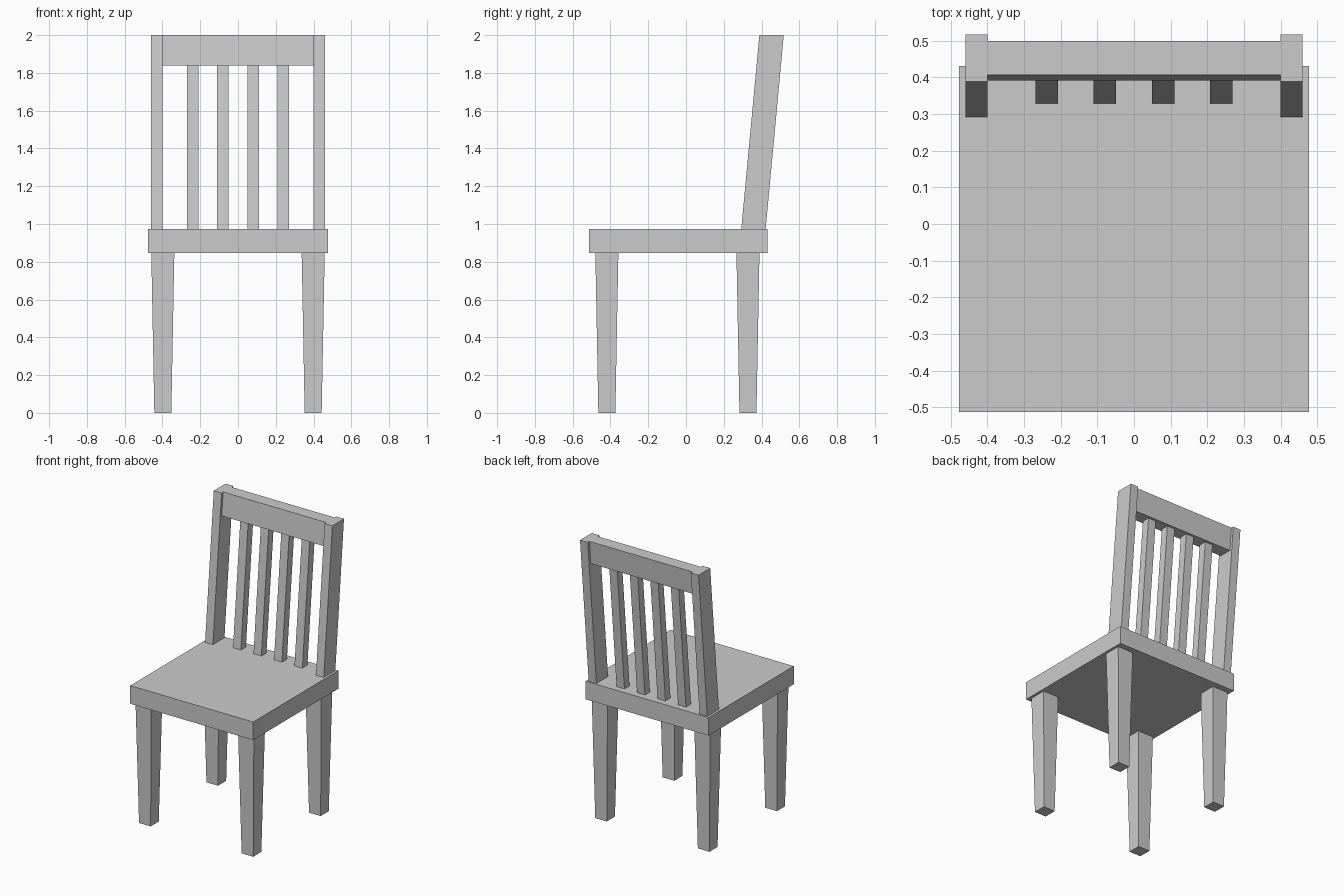
import bpy, bmesh

if "Cube" in bpy.data.objects:
    bpy.data.objects.remove(bpy.data.objects["Cube"])

SEAT_BOTTOM, SEAT_TOP, TOP, RAIL_BOTTOM = 0.846, 0.973, 2.0, 1.838
SLOPE = 0.0935            # backward lean of the backrest


def block(name, z0, z1, c0, c1, s0, s1):
    """Six-sided block between two rectangles: centre c and size s at z0 and z1."""
    bm = bmesh.new()
    bmesh.ops.create_cube(bm, size=1)
    for v in bm.verts:
        z, c, s = (z1, c1, s1) if v.co.z > 0 else (z0, c0, s0)
        v.co = (c[0] + v.co.x * s[0], c[1] + v.co.y * s[1], z)
    mesh = bpy.data.meshes.new(name)
    bm.to_mesh(mesh)
    bm.free()
    obj = bpy.data.objects.new(name, mesh)
    bpy.context.collection.objects.link(obj)
    return obj


def back_block(name, x, width, depth, z0, z1):
    """Block leaning along the backrest plane, with level ends."""
    def y(z):
        return 0.357 + (z - SEAT_TOP) * SLOPE
    return block(name, z0, z1, (x, y(z0)), (x, y(z1)), (width, depth), (width, depth))


# Seat slab
block("seat", SEAT_BOTTOM, SEAT_TOP, (0, -0.041), (0, -0.041), (0.954, 0.944), (0.954, 0.944))

for side, sx in (("left", -1), ("right", 1)):
    # Legs, tapering towards the floor
    for end, y in (("front", -0.419), ("back", 0.328)):
        c = (sx * 0.398, y)
        block(f"{end}_leg_{side}", 0, SEAT_BOTTOM, c, c, (0.09, 0.09), (0.122, 0.122))
    # Back posts
    back_block(f"back_post_{side}", sx * 0.43, 0.06, 0.129, SEAT_TOP, TOP)

# Top rail between the posts
back_block("top_rail", 0, 0.80, 0.092, RAIL_BOTTOM, TOP)

# Four slats from seat to rail
for i in range(4):
    back_block(f"back_slat_{i + 1}", (i - 1.5) * 0.159, 0.061, 0.056, SEAT_TOP, RAIL_BOTTOM)
